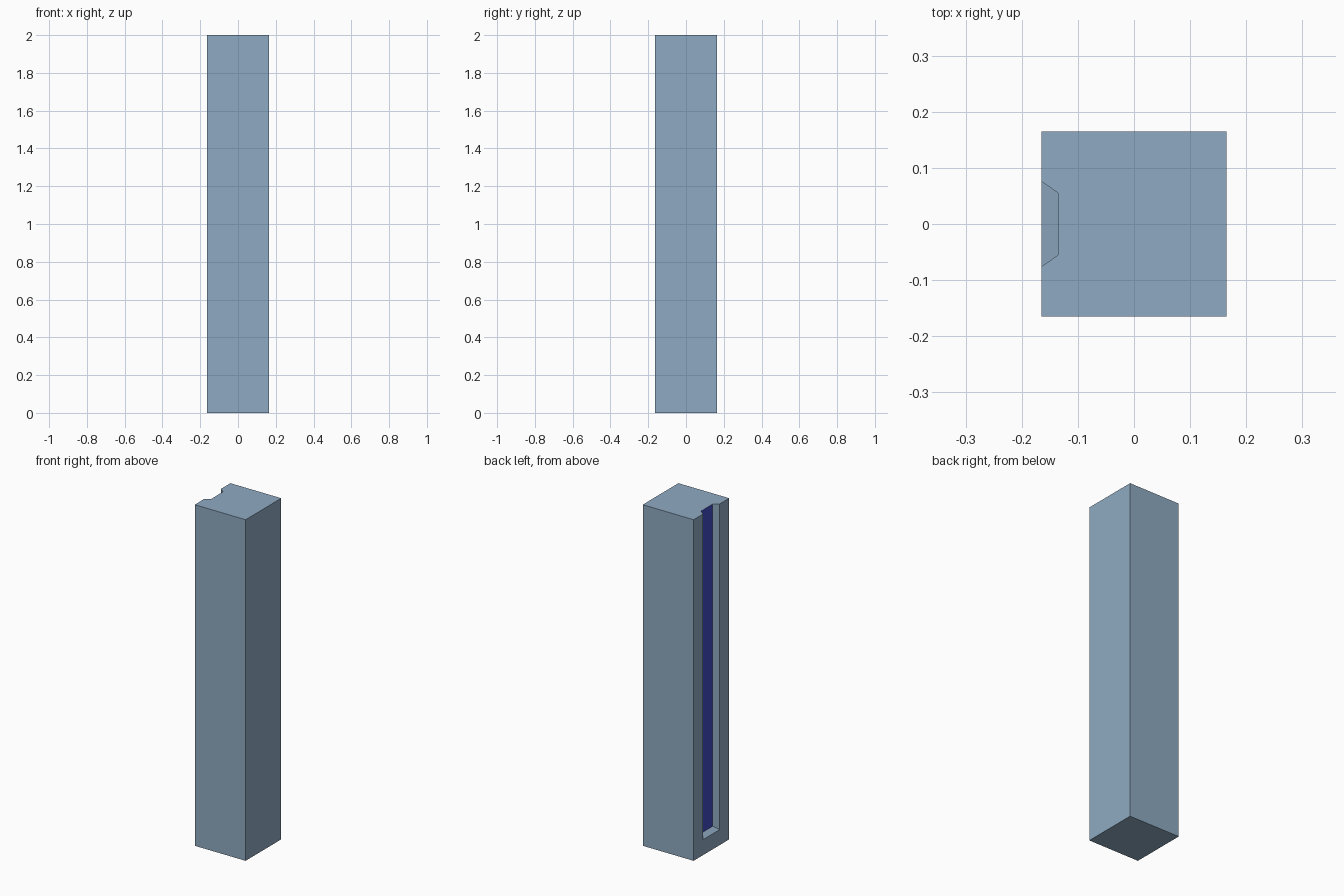
import bpy, bmesh

if "Cube" in bpy.data.objects:
    bpy.data.objects.remove(bpy.data.objects["Cube"])

W, H = 0.165, 2.0            # half width, height


def srgb(r, g, b):
    f = lambda c: c / 12.92 if c <= 0.04045 else ((c + 0.055) / 1.055) ** 2.4
    return (f(r / 255), f(g / 255), f(b / 255), 1)


def material(name, col):
    m = bpy.data.materials.new(name)
    m.diffuse_color = col
    m.use_nodes = True
    m.node_tree.nodes["Principled BSDF"].inputs["Base Color"].default_value = m.diffuse_color
    return m


steel = material("grey blue", srgb(143, 170, 194))
blue = material("deep blue", srgb(66, 76, 196))

# Column with a bevelled channel in the left side, open at the top
XI = -0.135                  # channel back
YO, YI = 0.076, 0.055        # channel half widths, outer and inner
ZO, ZI = 0.091, 0.111        # channel bottom, outer and inner
bm = bmesh.new()


def face(pts, mat=0):
    f = bm.faces.new([bm.verts.new(p) for p in pts])
    f.material_index = mat


# Plain sides and bottom
face([(-W, -W, 0), (W, -W, 0), (W, -W, H), (-W, -W, H)])
face([(W, -W, 0), (W, W, 0), (W, W, H), (W, -W, H)])
face([(W, W, 0), (-W, W, 0), (-W, W, H), (W, W, H)])
face([(-W, -W, 0), (-W, W, 0), (W, W, 0), (W, -W, 0)])
# Notched top
face([(-W, -W, H), (W, -W, H), (W, W, H), (-W, W, H),
      (-W, YO, H), (XI, YI, H), (XI, -YI, H), (-W, -YO, H)])
# Left side around the channel
face([(-W, W, 0), (-W, -W, 0), (-W, -W, H), (-W, -YO, H),
      (-W, -YO, ZO), (-W, YO, ZO), (-W, YO, H), (-W, W, H)])
# Channel side walls, sloped foot and blue back
face([(-W, YO, H), (-W, YO, ZO), (XI, YI, ZI), (XI, YI, H)])
face([(-W, -YO, ZO), (-W, -YO, H), (XI, -YI, H), (XI, -YI, ZI)])
face([(-W, YO, ZO), (-W, -YO, ZO), (XI, -YI, ZI), (XI, YI, ZI)])
face([(XI, YI, ZI), (XI, -YI, ZI), (XI, -YI, H), (XI, YI, H)], 1)

bmesh.ops.remove_doubles(bm, verts=bm.verts, dist=1e-5)
bmesh.ops.recalc_face_normals(bm, faces=bm.faces)
me = bpy.data.meshes.new("column")
bm.to_mesh(me)
bm.free()
me.materials.append(steel)
me.materials.append(blue)
bpy.context.collection.objects.link(bpy.data.objects.new("column", me))
